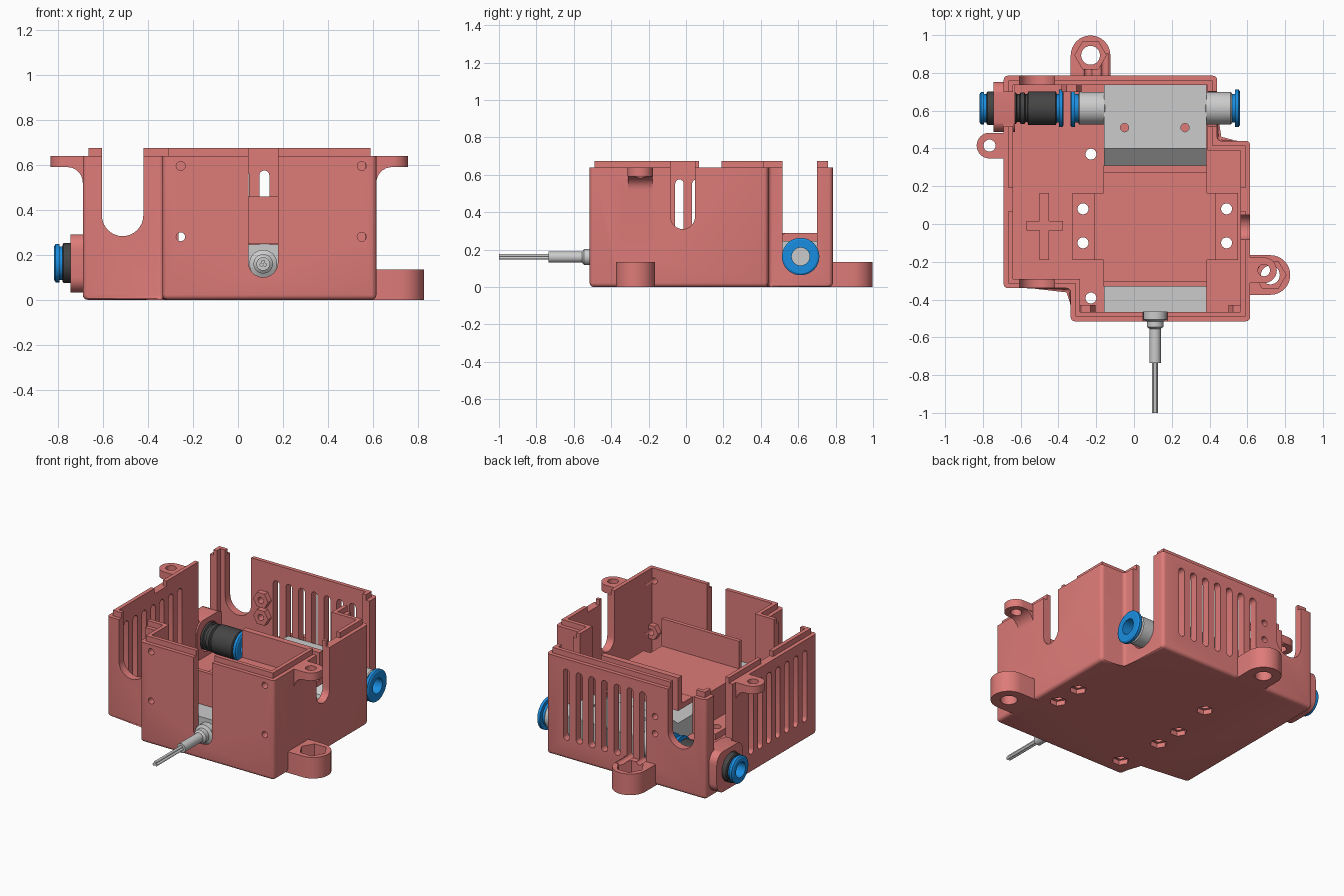
import bpy, bmesh
from math import pi, sin, cos

if "Cube" in bpy.data.objects:
    bpy.data.objects.remove(bpy.data.objects["Cube"])

def mat(name, rgb):
    m = bpy.data.materials.new(name)
    m.diffuse_color = (*rgb, 1)
    m.use_nodes = True
    m.node_tree.nodes["Principled BSDF"].inputs["Base Color"].default_value = m.diffuse_color
    return m

PINK = mat("salmon_plastic", (0.73, 0.20, 0.19))
BLUE = mat("blue_plastic", (0.01, 0.27, 0.75))
DARK = mat("dark_plastic", (0.06, 0.06, 0.06))
AXES = {'x': lambda u, v, w: (w, u, v), 'y': lambda u, v, w: (u, w, v), 'z': lambda u, v, w: (u, v, w)}

def finish(bm, name, material):
    bmesh.ops.remove_doubles(bm, verts=bm.verts, dist=1e-5)
    bmesh.ops.recalc_face_normals(bm, faces=bm.faces)
    me = bpy.data.meshes.new(name)
    bm.to_mesh(me)
    bm.free()
    ob = bpy.data.objects.new(name, me)
    bpy.context.collection.objects.link(ob)
    if material:
        me.materials.append(material)
    return ob

def prism(name, pts, a, b, axis='z', material=PINK, bevel=0.0):
    """Extrude a 2D outline from a to b; bevel rounds everything but the b rim."""
    bm, f = bmesh.new(), AXES[axis]
    lo, hi = ([bm.verts.new(f(u, v, w)) for u, v in pts] for w in (a, b))
    bm.faces.new(lo)
    bm.faces.new(hi)
    n = len(pts)
    for i in range(n):
        j = (i + 1) % n
        bm.faces.new((lo[i], lo[j], hi[j], hi[i]))
    if bevel:
        top = set(hi)
        es = [e for e in bm.edges if not (e.verts[0] in top and e.verts[1] in top)]
        bmesh.ops.bevel(bm, geom=es, offset=bevel, segments=4, profile=0.5, affect='EDGES')
    return finish(bm, name, material)

def lathe(name, profile, axis, c, material=None, n=40):
    """Revolve a closed (position, radius) loop round a line through c."""
    bm, f = bmesh.new(), AXES[axis]
    rings = [[bm.verts.new(f(c[0] + r * cos(2 * pi * k / n), c[1] + r * sin(2 * pi * k / n), t))
              for t, r in profile] for k in range(n)]
    m = len(profile)
    for k in range(n):
        p, q = rings[k], rings[(k + 1) % n]
        for i in range(m):
            j = (i + 1) % m
            if profile[i][1] + profile[j][1] > 1e-6:
                bm.faces.new((p[i], p[j], q[j], q[i]))
    bmesh.ops.dissolve_degenerate(bm, dist=1e-6, edges=bm.edges)
    return finish(bm, name, material)

def rect(x0, x1, y0, y1):
    return [(x0, y0), (x1, y0), (x1, y1), (x0, y1)]

def arc(cx, cy, r, a0, a1, n=16):
    return [(cx + r * cos(a0 + (a1 - a0) * i / n), cy + r * sin(a0 + (a1 - a0) * i / n)) for i in range(n + 1)]

def circle(cx, cy, r, n=24):
    return arc(cx, cy, r, 0, 2 * pi * (n - 1) / n, n - 1)

def hexa(cx, cy, r):
    return circle(cx, cy, r, 6)

def u_slot(c, r, z, top=0.8):
    return [(c + r, top), (c - r, top)] + arc(c, z, r, pi, 2 * pi)

def vent(c, r, z0, z1):
    return arc(c, z1 - r, r, 0, pi, 8) + arc(c, z0 + r, r, pi, 2 * pi, 8)

def boolean(ob, other, op):
    md = ob.modifiers.new("b", 'BOOLEAN')
    md.operation, md.solver, md.object = op, 'EXACT', other
    bpy.context.view_layer.objects.active = ob
    bpy.ops.object.modifier_apply(modifier=md.name)
    bpy.data.objects.remove(other)

def cut(ob, *args, **kw):
    boolean(ob, prism("cutter", *args, **kw), 'DIFFERENCE')

def add(ob, *args, **kw):
    boolean(ob, prism("addition", *args, **kw), 'UNION')

# Housing shell: stepped outline, stepped lip, open top
OUT = [(-.69, -.34), (-.335, -.34), (-.335, -.515), (.615, -.515), (.615, .44), (.44, .44), (.44, .785), (-.69, .785)]
inset = lambda d: [(x + (d if x < 0 else -d), y + (d if y < 0 else -d)) for x, y in OUT]
housing = prism("housing", OUT, 0, 0.64, bevel=0.022)
add(housing, inset(0.025), 0.55, 0.675)
cut(housing, inset(0.05), 0.05, 0.8)

# Bottom mounting lugs
LUG = [(-.23, .893, 0), (.722, -.27, 1)]
add(housing, arc(-.23, .893, .105, 0, pi) + [(-.335, .75), (-.125, .75)], 0, 0.135)
add(housing, arc(.722, -.27, .105, -pi / 2, pi / 2) + [(.58, -.165), (.58, -.375)], 0, 0.135)
# Top cover lugs with curved gussets
TOP = [(-.765, .415, -1, -.69), (.688, -.245, 1, .615)]
for x, y, s, wall in TOP:
    w = wall - s * .03
    add(housing, arc(x, y, .068, -pi / 2, -pi / 2 + s * pi) + [(w, y + .068), (w, y - .068)], 0.59, 0.64)
    gusset = [(w, .60), (wall + s * .07, .60)] + [(wall + s * (.07 - .07 * sin(t)), .52 + .07 * cos(t))
              for t in (i * pi / 16 for i in range(9))] + [(w, .52)]
    add(housing, gusset, y - .066, y + .066, axis='y')

# Connector flange on the left wall
fl = []
for cx, cz, a in ((.685, .225, 0), (.555, .225, pi / 2), (.555, .1, pi), (.685, .1, 1.5 * pi)):
    fl += arc(cx, cz, .068, a, a + pi / 2, 8)
add(housing, fl, -0.745, -0.63, axis='x')
# Nut bosses inside the walls
FRONT = [(x, z) for x in (-.255, .55) for z in (.28, .595)]
BACK = [(-.33, .33), (-.33, .44)]
for x, z in FRONT:
    if z < .5:
        add(housing, hexa(x, z, .05), -.48, -.43, axis='y')
for x, z in BACK:
    add(housing, hexa(x, z, .053), .70, .75, axis='y')
# Raised cross rib on the floor
add(housing, rect(-.5, -.45, -.19, .165), .03, .08)
add(housing, rect(-.57, -.375, -.035, .015), .03, .0801)

# Wall openings
cut(housing, u_slot(-.513, .092, .375), -.4, -.25, axis='y')
cut(housing, u_slot(-.513, .092, .375), .65, .9, axis='y')
cut(housing, u_slot(.112, .065, .165), -.6, -.42, axis='y')
cut(housing, u_slot(.608, .093, .165), .37, .5, axis='x')
cut(housing, u_slot(-.017, .065, .375), .5, .7, axis='x')
cut(housing, rect(.515, .70, .29, .8), -.8, -.6, axis='x')
cut(housing, circle(.61, .165, .092, 40), -.8, -.6, axis='x')
cut(housing, rect(-.8, .8, .07, .19), .64, .8)
# Ventilation slots
for k in range(7):
    cut(housing, vent(.297 - .09 * k, .0225, .12, .575), .7, .9, axis='y')
    cut(housing, vent(-.215 + .09 * k, .0225, .12, .575), -.8, -.6, axis='x')
# Screw holes and nut pockets
for x, z in FRONT:
    cut(housing, circle(x, z, .02, 16), -.6, -.4, axis='y')
for x, z in BACK:
    cut(housing, circle(x, z, .02, 16), .68, .9, axis='y')
BOLTS = [(x, y) for x in (-.27, .49) for y in (.08, -.10)]
for x, y in BOLTS + [(-.228, .37), (-.228, -.392)]:
    cut(housing, hexa(x, y, .05), -.1, .03)
    cut(housing, circle(x, y, .029), -.1, .1)
for x, y, s in LUG:
    cut(housing, hexa(x, y, .083), .06, .3)
    cut(housing, circle(x, y, .05), -.1, .3)
for x, y, s, wall in TOP:
    cut(housing, circle(x, y, .032), .4, .7)

# Bracket: hat-shaped strap with a tray on top
C = .1125
half = [(.4375, .051), (.4375, .09), (.322, .09), (.322, .285)]
inner = [(.273, .25), (.273, .051)]
strap = [(C + x, z) for x, z in half] + [(C - x, z) for x, z in half[::-1]] \
    + [(C - x, z) for x, z in inner[::-1]] + [(C + x, z) for x, z in inner]
bracket = prism("bracket", strap, -.19, .165, axis='y')
add(bracket, rect(-.161, .386, -.33, .31), .249, .284)
add(bracket, rect(-.161, .386, .272, .31), .25, .46)
add(bracket, rect(-.161, .386, -.33, -.305), .25, .46)
for x, y in BOLTS:
    cut(bracket, circle(x, y, .029), 0, .2)

# Valve body with two through holes
valve = prism("valve_body", [(.735, .051), (.735, .245), (.40, .245), (.31, .17), (-.25, .17),
                             (-.30, .245), (-.465, .245), (-.465, .051)], -.16, .385, axis='x', material=None)
for x in (-.05, .27):
    cut(valve, circle(x, .51, .022, 20), 0, .4, material=None)

# Pneumatic ports and push-fit rings along the rear axis
AX = (.613, .163)
def ring(name, x, s, r=.1):
    lathe(name, [(x, .05), (x, .075), (x + s * .018, .075), (x + s * .018, r), (x + s * .036, r),
                 (x + s * .042, r - .01), (x + s * .042, .048), (x - s * .08, .048), (x - s * .08, .05)], 'x', AX, BLUE)
for name, x0, x1 in (("left_port", -.295, -.15), ("right_port", .375, .518)):
    lathe(name, [(x0, .055), (x0, .08), (x0 + .006, .086), (x1 - .006, .086), (x1, .08), (x1, .055)], 'x', AX)
ring("left_port_ring", -.295, -1)
ring("right_port_ring", .518, 1)
lathe("straight_connector", [(-.78, .055), (-.78, .082), (-.775, .089), (-.70, .089), (-.695, .084), (-.625, .084),
      (-.62, .074), (-.605, .074), (-.60, .084), (-.58, .084), (-.575, .074), (-.565, .074), (-.56, .089),
      (-.415, .089), (-.41, .082), (-.41, .055)], 'x', AX, DARK)
ring("connector_inner_ring", -.415, 1)
ring("connector_outer_ring", -.775, -1, .085)
lathe("connector_core", [(-.70, 0), (-.70, .049), (-.48, .049), (-.48, 0)], 'x', AX)

# Cable: strain relief, sheath and three wires
CX, CZ = .112, .16
lathe("strain_relief", [(-.45, 0), (-.45, .062), (-.505, .062), (-.515, .043), (-.545, .043), (-.555, .03),
                        (-.735, .03), (-.735, 0)], 'y', (CX, CZ))
for i in range(3):
    a = pi / 2 + i * 2 * pi / 3
    lathe(f"wire_{i + 1}", [(-.72, 0), (-.72, .0085), (-1, .0085), (-1, 0)], 'y',
          (CX + .009 * cos(a), CZ + .009 * sin(a)), n=12)

# Smooth curved faces, keep hard edges
bpy.ops.object.select_all(action='SELECT')
bpy.ops.object.shade_smooth_by_angle(angle=0.5)
